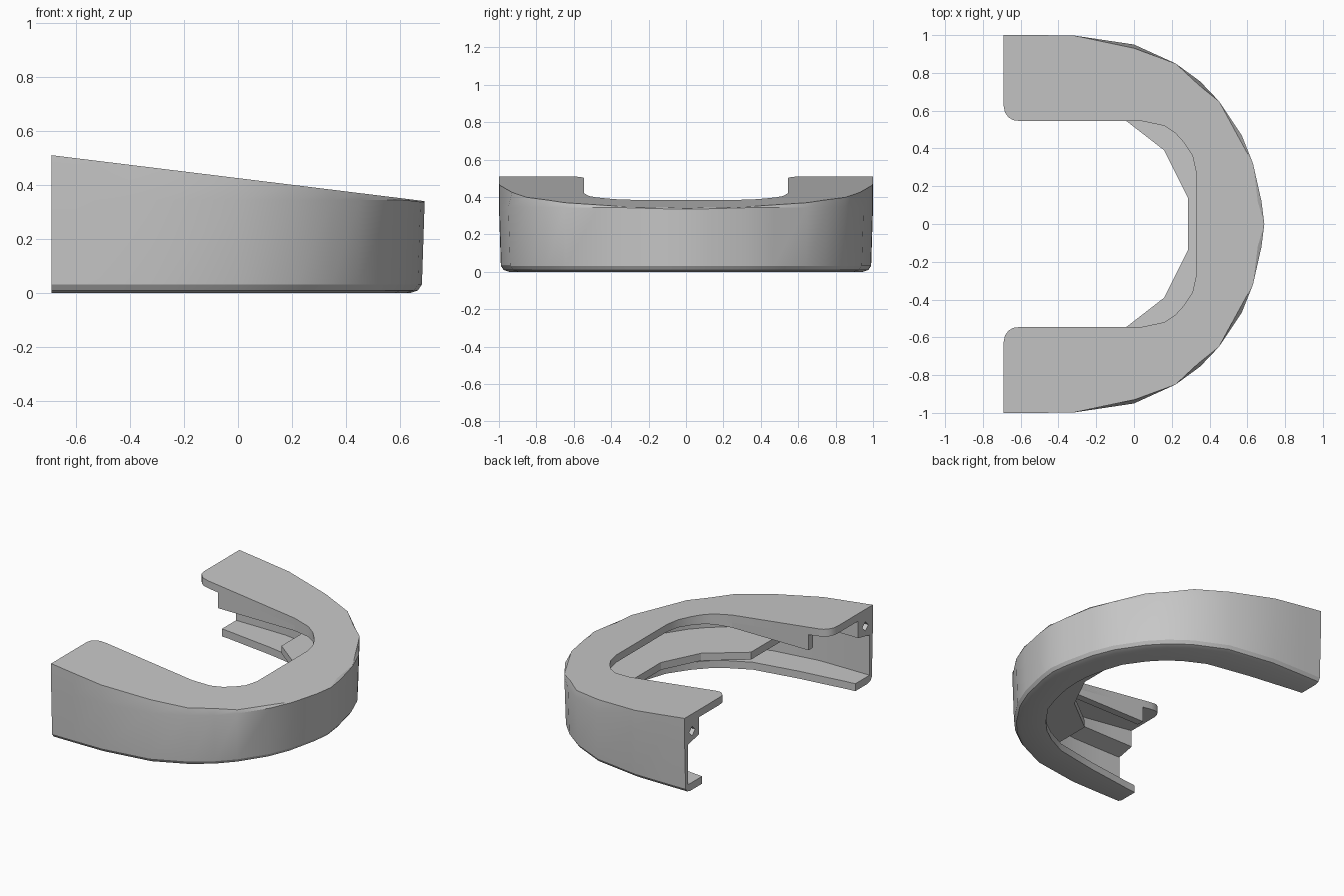
import bpy, bmesh, math
from mathutils import Vector

cube = bpy.data.objects.get("Cube")
if cube:
    bpy.data.objects.remove(cube, do_unlink=True)

GREY = (0.57, 0.57, 0.57, 1)
mat = bpy.data.materials.new("plain grey")
mat.use_nodes = True
mat.diffuse_color = GREY
mat.node_tree.nodes["Principled BSDF"].inputs["Base Color"].default_value = GREY


def top(p):
    """Height of the sloping top surface."""
    return 0.425 - 0.123 * p.x


def half(points):
    return [Vector(p) for p in points]


def mirror(rings):
    """Continue a row of cross-sections onto the -y side."""
    other = [[Vector((v.x, -v.y, v.z)) for v in r] for r in reversed(rings)]
    if abs(rings[-1][0].y) < 1e-6:
        other = other[1:]
    return rings + other


def sweep(name, rings):
    """Skin closed cross-sections and cap both ends."""
    bm = bmesh.new()
    rows = [[bm.verts.new(v) for v in r] for r in rings]
    n = len(rows[0])
    for a, b in zip(rows, rows[1:]):
        for i in range(n):
            j = (i + 1) % n
            bm.faces.new((a[i], a[j], b[j], b[i]))
    bm.faces.new(rows[0])
    bm.faces.new(rows[-1][::-1])
    bmesh.ops.recalc_face_normals(bm, faces=bm.faces)
    mesh = bpy.data.meshes.new(name)
    bm.to_mesh(mesh)
    bm.free()
    mesh.materials.append(mat)
    ob = bpy.data.objects.new(name, mesh)
    bpy.context.collection.objects.link(ob)
    return ob


def at(p, z):
    return Vector((p.x, p.y, z))


# Matching outlines: outer wall, inner edge of top plate, inner edge of lip
outer = half([(-.69, 1), (-.683, 1), (-.665, 1), (-.64, 1), (-.6, 1), (-.53, 1), (-.32, .998),
              (.0, .95), (.22, .85), (.35, .755), (.45, .65), (.57, .47), (.63, .32),
              (.675, .12), (.69, 0)])
plate = half([(-.69, .625), (-.683, .59), (-.665, .565), (-.64, .55), (-.6, .545), (-.53, .545),
              (-.3, .545), (.04, .545), (.16, .52), (.22, .48), (.265, .43), (.31, .36),
              (.33, .27), (.33, .1), (.33, 0)])
lip = half([(-.69, .815), (-.683, .814), (-.665, .812), (-.64, .81), (-.6, .805), (-.53, .795),
            (-.3, .765), (.0, .71), (.14, .64), (.23, .575), (.31, .49), (.4, .36),
            (.44, .24), (.47, .1), (.475, 0)])

# Main shell: wall, rounded bottom lip, inner rail and top plate in one section
rings = []
for i, (o, p, l) in enumerate(zip(outer, plate, lip)):
    inward = (p - o).normalized()

    def off(d):
        return o + inward * d

    # the curved part of the top edge is facetted
    crown = off(.02 if o.x > -.3 and i % 2 else 0)
    rail = off(.155)
    rail_z = min(.345, top(rail) - .08)
    rings.append([at(crown, top(crown)), at(o, min(.345, top(o) - .005)), at(off(.01), .032),
                  at(off(.025), .01), at(off(.055), 0),
                  at(l, 0), at(l, .05), at(off(.035), .05),
                  at(off(.035), rail_z - .025), at(rail, rail_z), at(rail, top(rail) - .05),
                  at(p, top(p) - .05), at(p, top(p))])
shell = sweep("curved_shell", mirror(rings))

# Rim hanging from the inner edge of the plate
rings = []
for o, p in list(zip(outer, plate))[5:]:
    q = p + (o - p).normalized() * .05
    rings.append([at(p, top(p) - .01), at(p, .335), at(q, .335), at(q, top(q) - .01)])
sweep("inner_rim", mirror(rings))

# Faceted shelf inside the curve
shelf_in = half([(-.08, .576), (.04, .483), (.16, .39), (.22, .27), (.285, .14)])
shelf_out = half([(-.08, .94), (.2, .835), (.43, .64), (.59, .39), (.66, .08)])
rings = [[at(i, .19), at(i, .14), at(o, .14), at(o, .19)] for i, o in zip(shelf_in, shelf_out)]
sweep("inner_shelf", mirror(rings))

# Diamond sockets in the rail ends
for side, label in ((1, "left"), (-1, "right")):
    bpy.ops.mesh.primitive_cube_add(size=1, location=(-.69, side * .92, .395),
                                    rotation=(math.pi / 4, 0, 0))
    cutter = bpy.context.object
    cutter.name = label + "_socket_cutter"
    cutter.scale = (.16, .045, .045)
    cutter.data.materials.append(mat)
    cutter.hide_render = True
    cutter.hide_viewport = True
    mod = shell.modifiers.new(label + "_socket", 'BOOLEAN')
    mod.operation = 'DIFFERENCE'
    mod.object = cutter

# Smooth the curved wall, keep the edges sharp
bpy.ops.object.select_all(action='DESELECT')
shell.select_set(True)
bpy.context.view_layer.objects.active = shell
bpy.ops.object.shade_smooth_by_angle(angle=math.radians(25))
